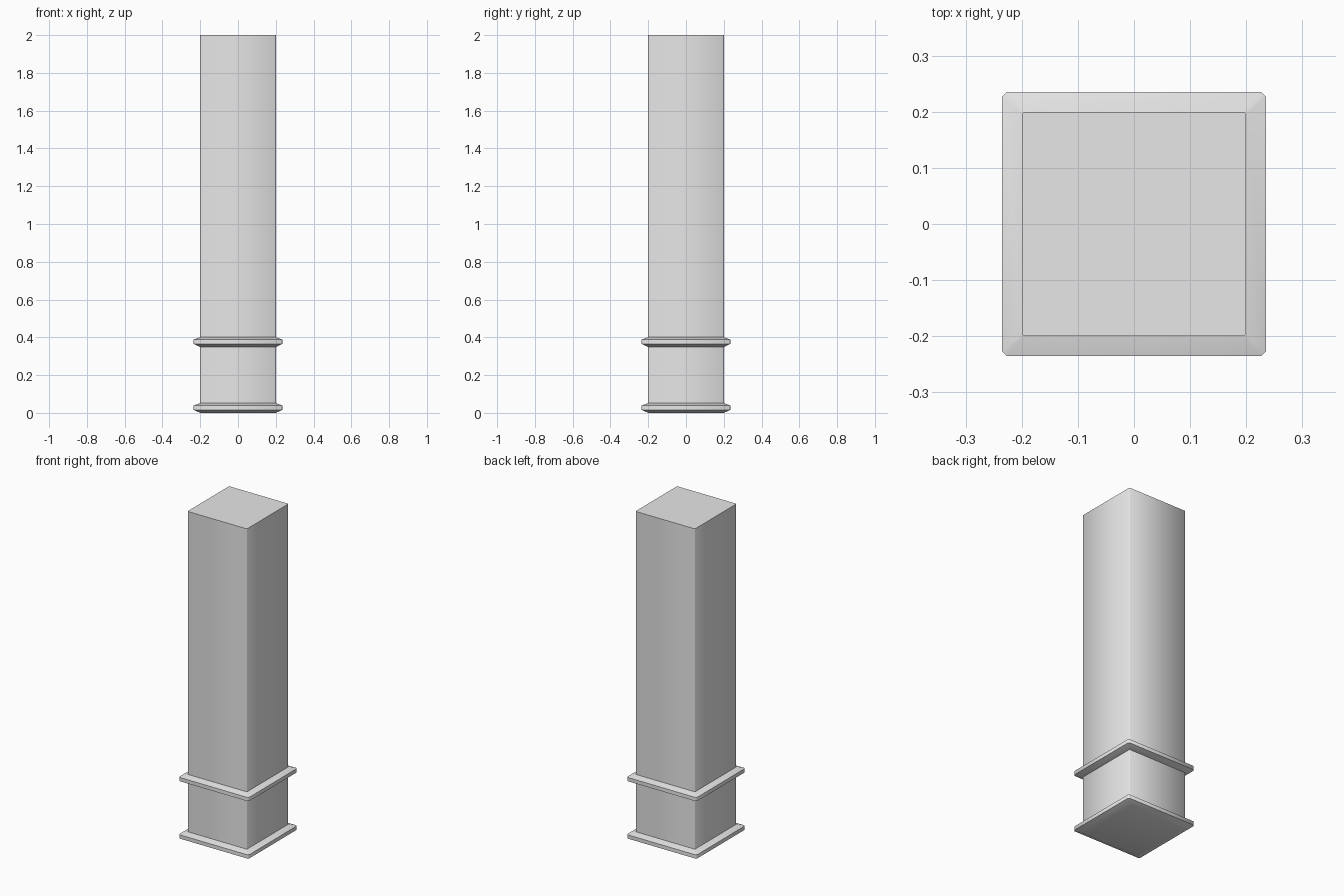
import bpy
import bmesh
from math import radians

if "Cube" in bpy.data.objects:
    bpy.data.objects.remove(bpy.data.objects["Cube"], do_unlink=True)

# Plain grey stone
stone = bpy.data.materials.new("grey_stone")
stone.use_nodes = True
GREY = (0.8, 0.8, 0.8, 1.0)
stone.diffuse_color = GREY
stone.node_tree.nodes["Principled BSDF"].inputs["Base Color"].default_value = GREY


def square_ring(bm, half, chamfer, z):
    """Square outline with chamfered corners."""
    c = half - chamfer
    outline = [(half, -c), (half, c), (c, half), (-c, half),
               (-half, c), (-half, -c), (-c, -half), (c, -half)]
    return [bm.verts.new((x, y, z)) for x, y in outline]


def square_loft(name, profile, smooth_angle):
    """Stack square rings of (half width, chamfer, height) into a solid."""
    bm = bmesh.new()
    rings = [square_ring(bm, *row) for row in profile]
    for low, high in zip(rings, rings[1:]):
        for i in range(len(low)):
            j = (i + 1) % len(low)
            bm.faces.new((low[i], low[j], high[j], high[i]))
    bm.faces.new(rings[0][::-1])
    bm.faces.new(rings[-1])
    mesh = bpy.data.meshes.new(name)
    bm.to_mesh(mesh)
    bm.free()
    mesh.materials.append(stone)
    obj = bpy.data.objects.new(name, mesh)
    bpy.context.collection.objects.link(obj)
    bpy.ops.object.select_all(action="DESELECT")
    obj.select_set(True)
    bpy.context.view_layer.objects.active = obj
    bpy.ops.object.shade_smooth_by_angle(angle=radians(smooth_angle))
    return obj


HALF, RIM = 0.2, 0.235

# Square shaft with softened corners, in two lengths split by the upper band
square_loft("lower_shaft", [(HALF, 0.004, 0.03), (HALF, 0.004, 0.375)], 50)
square_loft("upper_shaft", [(HALF, 0.004, 0.375), (HALF, 0.004, 2.0)], 50)

# Two matching moulded bands with sloped top and underside
for name, base in (("base_band", 0.0), ("upper_band", 0.349)):
    square_loft(name, [(HALF, 0.004, base), (RIM, 0.008, base + 0.016),
                       (RIM, 0.008, base + 0.039), (HALF, 0.004, base + 0.052)], 50)
